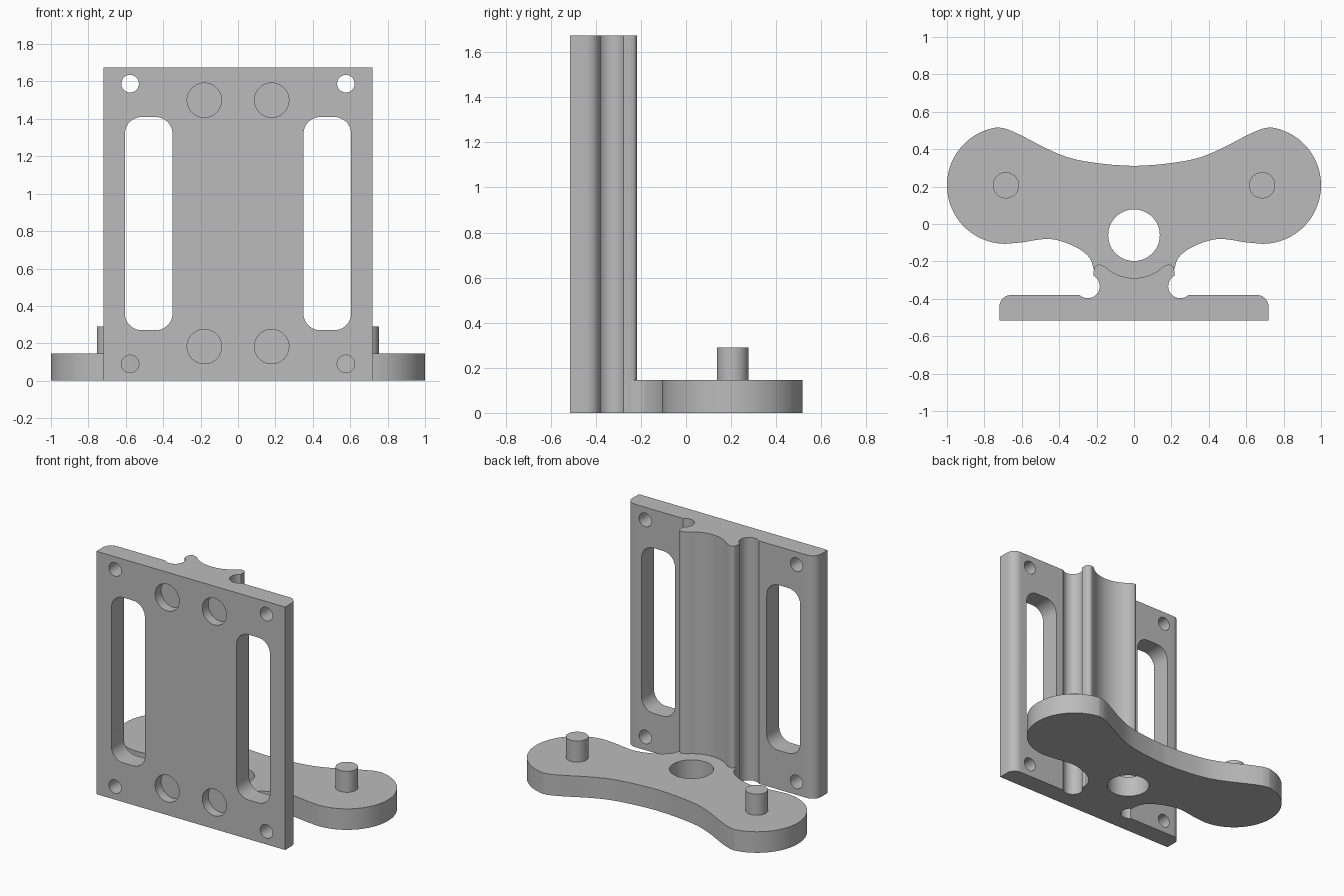
import bpy, bmesh
from math import sin, cos, radians
from mathutils import Vector

if "Cube" in bpy.data.objects:
    bpy.data.objects.remove(bpy.data.objects["Cube"], do_unlink=True)

grey = bpy.data.materials.new("machined grey")
grey.use_nodes = True
grey.diffuse_color = (0.5, 0.5, 0.5, 1)
grey.node_tree.nodes["Principled BSDF"].inputs["Base Color"].default_value = (0.5, 0.5, 0.5, 1)


def arc(cx, cy, r, start, end, n=16):
    steps = [radians(start + (end - start) * i / n) for i in range(n + 1)]
    return [(cx + r * cos(a), cy + r * sin(a)) for a in steps]


def spline(pts, n=6):
    """Smooth curve through the points."""
    p = [Vector(q) for q in pts]
    p = [2 * p[0] - p[1]] + p + [2 * p[-1] - p[-2]]
    out = []
    for a, b, c, d in zip(p, p[1:], p[2:], p[3:]):
        for i in range(n):
            t = i / n
            out.append(tuple(0.5 * (2 * b + (c - a) * t + (2 * a - 5 * b + 4 * c - d) * t ** 2
                                    + (3 * b - a - 3 * c + d) * t ** 3)))
    return out + [tuple(pts[-1])]


def clean(pts):
    return [p for i, p in enumerate(pts) if (Vector(p) - Vector(pts[i - 1])).length > 1e-5]


def mirrored(half):
    """Close a half outline that starts and ends on x = 0."""
    half = clean(half)
    return half + [(-x, y) for x, y in half[-2:0:-1]]


def prism(name, outline, low, high, along_y=False):
    """Extrude an outline along z, or an x-z outline along y."""
    bm = bmesh.new()
    place = (lambda u, v, h: (u, h, v)) if along_y else (lambda u, v, h: (u, v, h))
    bottom = bm.faces.new([bm.verts.new(place(u, v, low)) for u, v in clean(outline)])
    top = bmesh.ops.extrude_face_region(bm, geom=[bottom])["geom"]
    offset = Vector(place(0, 0, high - low))
    bmesh.ops.translate(bm, vec=offset, verts=[g for g in top if isinstance(g, bmesh.types.BMVert)])
    bmesh.ops.recalc_face_normals(bm, faces=bm.faces)
    mesh = bpy.data.meshes.new(name)
    bm.to_mesh(mesh)
    bm.free()
    mesh.materials.append(grey)
    obj = bpy.data.objects.new(name, mesh)
    bpy.context.collection.objects.link(obj)
    return obj


def activate(obj):
    bpy.ops.object.select_all(action='DESELECT')
    obj.select_set(True)
    bpy.context.view_layer.objects.active = obj


def cut(obj, cutter):
    cutter.hide_render = True
    activate(obj)
    mod = obj.modifiers.new("cut", 'BOOLEAN')
    mod.operation, mod.solver, mod.object = 'DIFFERENCE', 'EXACT', cutter
    bpy.ops.object.modifier_apply(modifier=mod.name)
    bpy.data.objects.remove(cutter, do_unlink=True)


def smooth(obj):
    activate(obj)
    bpy.ops.object.shade_smooth_by_angle(angle=radians(30))


def circle(cx, cy, r):
    return arc(cx, cy, r, 0, 360, 48)[:-1]


def rounded_slot(x0, x1, z0, z1, r):
    return (arc(x1 - r, z1 - r, r, 0, 90, 10) + arc(x0 + r, z1 - r, r, 90, 180, 10)
            + arc(x0 + r, z0 + r, r, 180, 270, 10) + arc(x1 - r, z0 + r, r, 270, 360, 10))


# Cradle rim shared by the column and the foot
rim = arc(0, -0.06, 0.229, 270, 306, 12) + spline(
    [(0.155, -0.228), (0.185, -0.217), (0.207, -0.226), (0.215, -0.245)])

# Upright plate with its grooved column
plate_half = (rim + arc(0.247, -0.333, 0.064, 119, 313, 28)
              + arc(0.657, -0.443, 0.063, 90, 0, 10) + [(0.72, -0.515), (0.0, -0.515)])
plate = prism("upright_plate", mirrored(plate_half), 0, 1.675)
for side in (-1, 1):
    x0, x1 = sorted((side * 0.35, side * 0.605))
    cut(plate, prism("slot_cutter", rounded_slot(x0, x1, 0.27, 1.41, 0.09), -0.7, -0.3, True))
    for z in (0.09, 1.588):
        cut(plate, prism("hole_cutter", circle(side * 0.577, z, 0.047), -0.7, -0.3, True))
    for z in (0.183, 1.5):
        cut(plate, prism("recess_cutter", circle(side * 0.18, z, 0.092), -0.7, -0.45, True))
smooth(plate)

# Two-lobed foot
foot_half = (spline([(0, 0.31), (0.15, 0.32), (0.32, 0.347), (0.45, 0.395),
                     (0.6, 0.472), (0.68, 0.507), (0.73, 0.517)])
             + arc(0.687, 0.207, 0.313, 81, -90, 40)
             + spline([(0.687, -0.106), (0.6, -0.098), (0.47, -0.08), (0.38, -0.095),
                       (0.29, -0.135), (0.235, -0.185), (0.215, -0.245)])
             + rim[::-1])
foot = prism("foot", mirrored(foot_half), 0, 0.145)
cut(foot, prism("bore_cutter", circle(0, -0.06, 0.138), -0.1, 0.3))
smooth(foot)

# Locating pins
for label, side in (("left", 1), ("right", -1)):
    smooth(prism(label + "_pin", circle(side * 0.685, 0.207, 0.07), 0.14, 0.29))
